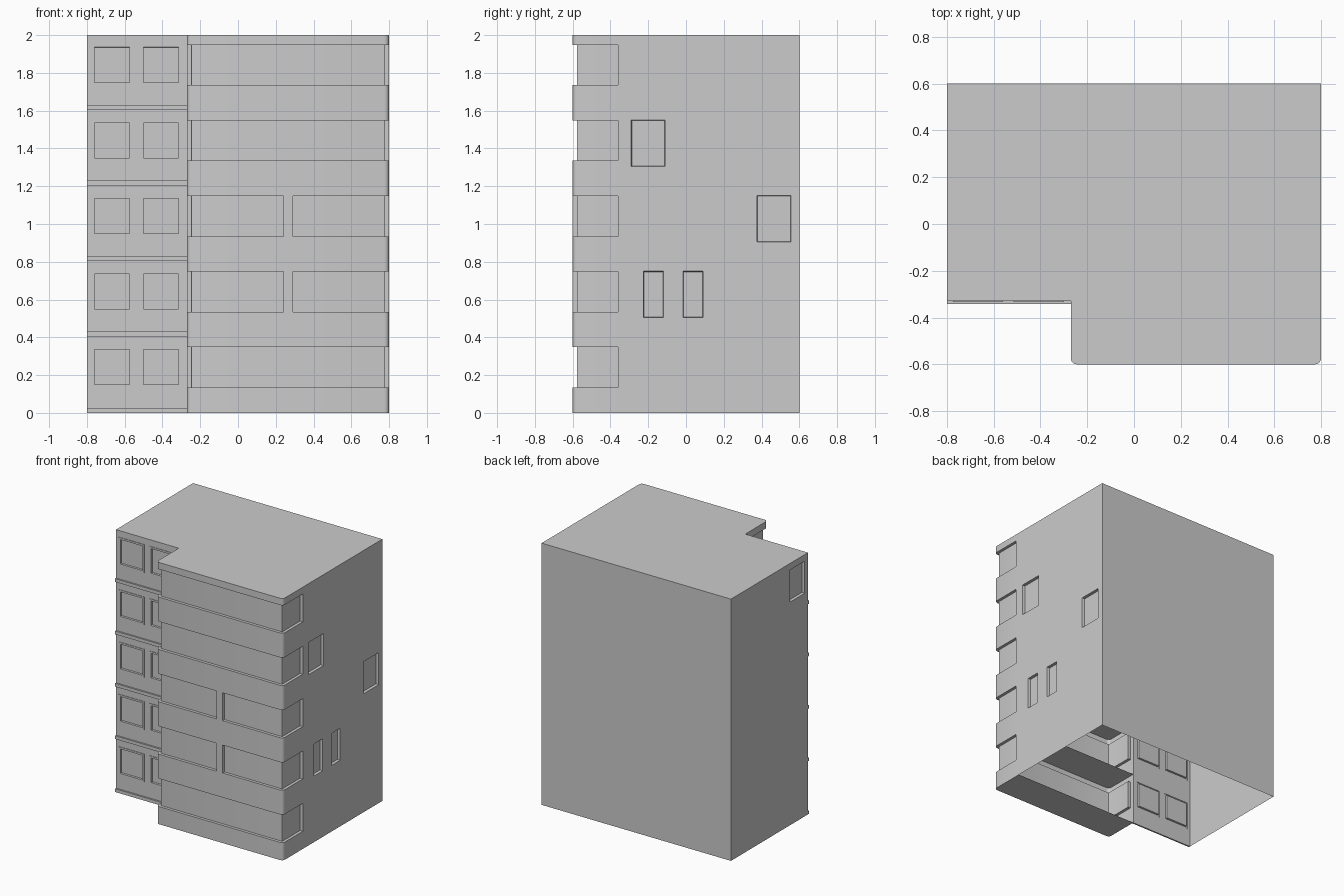
import bpy, bmesh, math
from mathutils import Vector

cube = bpy.data.objects.get("Cube")
if cube:
    bpy.data.objects.remove(cube, do_unlink=True)

concrete = bpy.data.materials.new("light_grey_concrete")
concrete.use_nodes = True
grey = (0.6, 0.6, 0.6, 1)
concrete.diffuse_color = grey
concrete.node_tree.nodes["Principled BSDF"].inputs["Base Color"].default_value = grey

FLOORS, STEP = 5, 0.4
HEIGHT = FLOORS * STEP
LEFT, RIGHT, BACK, FRONT = -0.8, 0.8, 0.6, -0.6
WING, STEP_Y, BAND_END = -0.27, -0.33, -0.36


def finish(name, bm):
    mesh = bpy.data.meshes.new(name)
    bm.to_mesh(mesh)
    bm.free()
    mesh.materials.append(concrete)
    obj = bpy.data.objects.new(name, mesh)
    bpy.context.collection.objects.link(obj)
    return obj


def box(name, low, high):
    bm = bmesh.new()
    bmesh.ops.create_cube(bm, size=1)
    low, high = Vector(low), Vector(high)
    for v in bm.verts:
        v.co = (low + high) / 2 + v.co * (high - low)
    return finish(name, bm)


def wall(name, place, u_range, rects, insets):
    """Wall with openings: place(u, z) gives a point, insets are (width, depth)."""
    us = sorted(set(u_range) | {u for r in rects for u in r[:2]})
    zs = sorted({0, HEIGHT} | {z for r in rects for z in r[2:]})
    bm = bmesh.new()
    verts = [[bm.verts.new(place(u, z)) for z in zs] for u in us]
    cells = {}
    for i in range(len(us) - 1):
        for j in range(len(zs) - 1):
            cells[i, j] = bm.faces.new((verts[i][j], verts[i + 1][j],
                                        verts[i + 1][j + 1], verts[i][j + 1]))
    groups = []
    for a, b, c, d in rects:
        groups.append([f for (i, j), f in cells.items()
                       if a <= us[i] < b and c <= zs[j] < d])
    bm.normal_update()
    for faces in groups:
        pane = faces
        if len(faces) > 1:
            pane = bmesh.ops.dissolve_faces(bm, faces=faces)["region"]
        for width, depth in insets:
            bm.normal_update()
            bmesh.ops.inset_individual(bm, faces=pane, thickness=width,
                                       depth=depth, use_even_offset=True)
    return finish(name, bm)


# Plain rear wall and side walls with single sunken windows
sunken = [(0.003, -0.02)]
wall("back_wall", lambda u, z: (-u, BACK, z), (LEFT, RIGHT), [], [])
wall("east_wall", lambda u, z: (RIGHT, u, z), (STEP_Y, BACK),
     [(-0.29, -0.11, 1.305, 1.55), (0.375, 0.555, 0.905, 1.15),
      (-0.225, -0.12, 0.505, 0.75), (-0.015, 0.09, 0.505, 0.75)], sunken)
wall("west_wall", lambda u, z: (LEFT, -u, z), (-BACK, -STEP_Y),
     [(0.11, 0.29, 1.705, 1.95)], sunken)

# Set-back front wall with framed window pairs and a sill course per floor
windows = [(x, x + 0.215, k * STEP + 0.135, k * STEP + 0.35)
           for k in range(FLOORS) for x in (-0.775, -0.515)]
wall("front_window_wall", lambda u, z: (u, STEP_Y, z), (LEFT, WING), windows,
     [(0, 0.004), (0.014, 0), (0.001, -0.015)])
for k in range(FLOORS):
    z = k * STEP + (0.005 if k else 0)
    box(f"sill_course_{k + 1}", (LEFT, STEP_Y - 0.012, z), (WING, STEP_Y, z + 0.025))


# Wing outline, with rounded front corners
RADIUS, DEPTH, ARC = 0.025, 0.022, 4


def outline(inset):
    def corner(cx, start):
        cy = FRONT + RADIUS
        r = RADIUS - inset
        angles = [start + math.pi / 2 * i / ARC for i in range(ARC + 1)]
        return [(cx + r * math.cos(a), cy + r * math.sin(a)) for a in angles]
    west, east = WING + inset, RIGHT - inset
    return ([(west, STEP_Y), (west, BAND_END)]
            + corner(WING + RADIUS, math.pi)
            + [(0.24, FRONT + inset), (0.29, FRONT + inset)]
            + corner(RIGHT - RADIUS, 1.5 * math.pi)
            + [(east, BAND_END), (east, STEP_Y)])


outer, inner = outline(0), outline(DEPTH)
last = len(outer) - 2
pier = ARC + 3  # outline segment between the two middle points

# Wing walls with a recessed band round each floor
bm = bmesh.new()


def quad(*points):
    bm.faces.new([bm.verts.new(p) for p in points])


def strip(path, i, low, high):
    a, b = path[i], path[i + 1]
    quad((*a, low), (*b, low), (*b, high), (*a, high))


for k in range(FLOORS):
    base = k * STEP
    low, high, top = base + 0.135, base + 0.348, base + STEP
    solid = {0, last} | ({pier} if k in (1, 2) else set())
    for i in range(last + 1):
        strip(outer, i, base, low)
        strip(outer, i, high, top)
        if i in solid:
            strip(outer, i, low, high)
            continue
        strip(inner, i, low, high)
        a, b, c, d = outer[i], outer[i + 1], inner[i + 1], inner[i]
        quad((*a, low), (*b, low), (*c, low), (*d, low))
        quad((*d, high), (*c, high), (*b, high), (*a, high))
        if i - 1 in solid:
            quad((*a, low), (*d, low), (*d, high), (*a, high))
        if i + 1 in solid:
            quad((*c, low), (*b, low), (*b, high), (*c, high))
bmesh.ops.remove_doubles(bm, verts=bm.verts, dist=0.0005)
wing = finish("wing_walls", bm)
bpy.ops.object.select_all(action="DESELECT")
wing.select_set(True)
bpy.context.view_layer.objects.active = wing
bpy.ops.object.shade_smooth_by_angle(angle=math.radians(35))

# Floor slab under each wing storey
bm = bmesh.new()
for k in range(FLOORS):
    bm.faces.new([bm.verts.new((*p, k * STEP)) for p in reversed(outer)])
finish("wing_floors", bm)

# Roof over the whole plan
bm = bmesh.new()
plan = outer + [(RIGHT, BACK), (LEFT, BACK), (LEFT, STEP_Y)]
bm.faces.new([bm.verts.new((*p, HEIGHT)) for p in plan])
finish("roof", bm)
